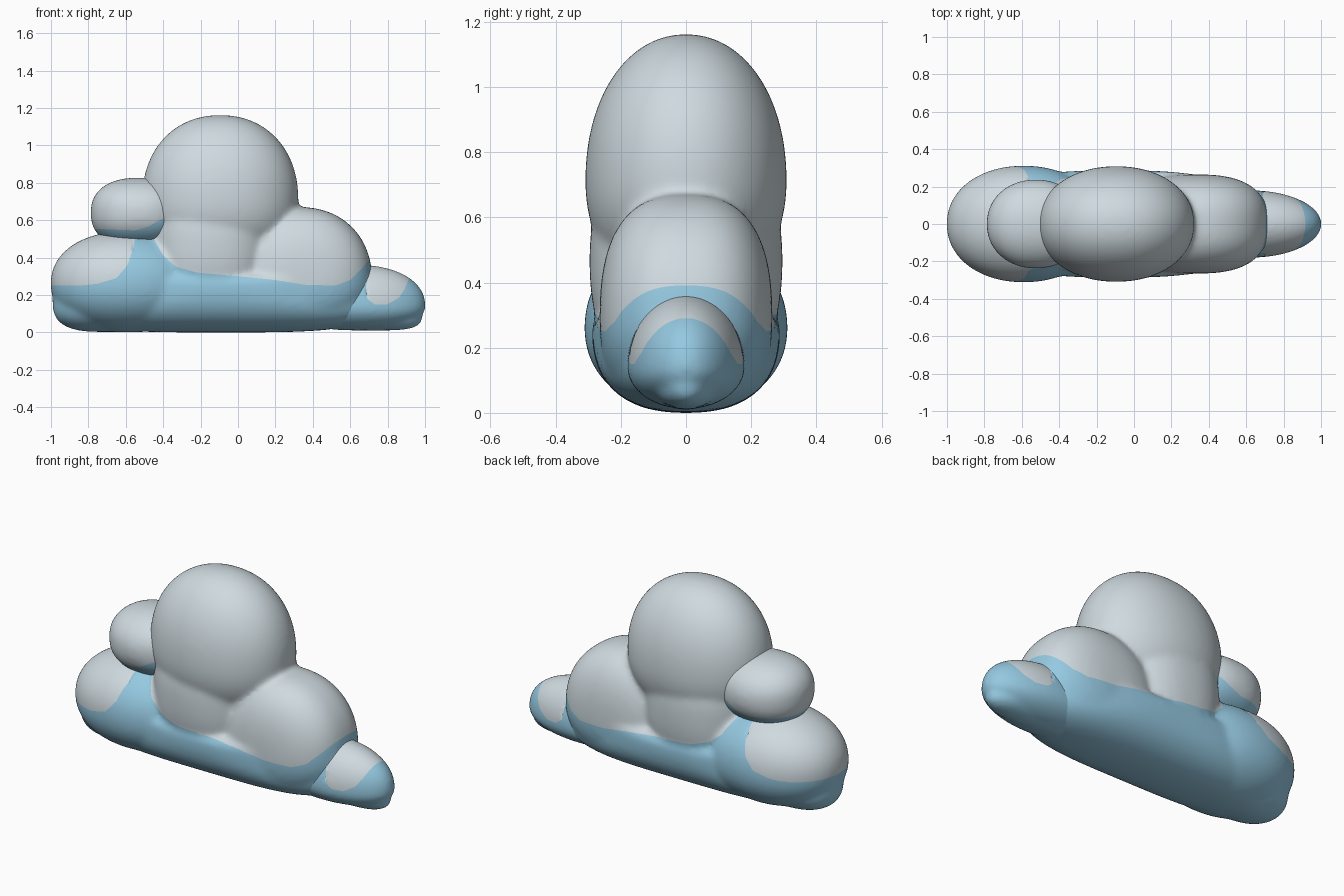
import bpy, bmesh

cube = bpy.data.objects.get("Cube")
if cube:
    bpy.data.objects.remove(cube, do_unlink=True)


def material(name, rgb):
    mat = bpy.data.materials.new(name)
    mat.use_nodes = True
    mat.diffuse_color = (*rgb, 1)
    mat.node_tree.nodes["Principled BSDF"].inputs["Base Color"].default_value = (*rgb, 1)
    return mat


PALE = material("pale cloud grey", (0.62, 0.70, 0.74))
BLUE = material("soft sky blue", (0.30, 0.58, 0.75))


def add_puff(bm, centre, radii, p=2, q=2):
    """Rounded blob with radii (x, y, up, down).
    p squares off the side profile, q the cross-section."""
    verts = bmesh.ops.create_icosphere(bm, subdivisions=5, radius=1)["verts"]
    rx, ry, up, down = radii
    for v in verts:
        x, y, z = (abs(c) for c in v.co)
        side = (x ** p + z ** p) ** (1 / p)
        v.co /= (side ** q + y ** q) ** (1 / q)
        rz = up if v.co.z > 0 else down
        v.co.x = centre[0] + v.co.x * rx
        v.co.y = centre[1] + v.co.y * ry
        v.co.z = centre[2] + v.co.z * rz


def line_height(points, x):
    """Height of the colour line at x."""
    if x <= points[0][0]:
        return points[0][1]
    for (x0, z0), (x1, z1) in zip(points, points[1:]):
        if x <= x1:
            return z0 + (z1 - z0) * (x - x0) / (x1 - x0)
    return points[-1][1]


def paint_below(mesh, points):
    """Cut the mesh along the colour line and make everything below it blue."""
    bm = bmesh.new()
    bm.from_mesh(mesh)
    for v in bm.verts:
        v.co.z -= line_height(points, v.co.x)
    bmesh.ops.bisect_plane(bm, geom=bm.verts[:] + bm.edges[:] + bm.faces[:],
                           plane_co=(0, 0, 0), plane_no=(0, 0, 1), dist=1e-5)
    for f in bm.faces:
        f.material_index = int(f.calc_center_median().z < 0)
        f.smooth = True
    for v in bm.verts:
        v.co.z += line_height(points, v.co.x)
    bm.to_mesh(mesh)
    bm.free()


def cloud_part(name, puffs, points, blend):
    bm = bmesh.new()
    for puff in puffs:
        add_puff(bm, *puff)
    mesh = bpy.data.meshes.new(name)
    bm.to_mesh(mesh)
    bm.free()
    obj = bpy.data.objects.new(name, mesh)
    bpy.context.collection.objects.link(obj)
    # Fuse the puffs into one skin and soften the joins
    remesh = obj.modifiers.new("fuse", "REMESH")
    remesh.mode = "VOXEL"
    remesh.voxel_size = 0.013
    smooth = obj.modifiers.new("soften", "SMOOTH")
    smooth.factor = 0.5
    smooth.iterations = blend
    graph = bpy.context.evaluated_depsgraph_get()
    obj.data = bpy.data.meshes.new_from_object(obj.evaluated_get(graph))
    obj.modifiers.clear()
    obj.data.name = name
    obj.data.materials.clear()
    obj.data.materials.append(PALE)
    obj.data.materials.append(BLUE)
    paint_below(obj.data, points)


# Main body: long base, end puff with its heel, waist, large crown and shoulder
cloud_part("cloud_body", [
    ((-0.09, 0, 0.25), (0.84, 0.288, 0.10, 0.25), 4, 2.4),
    ((-0.59, 0, 0.26), (0.412, 0.312, 0.282, 0.26), 2.15, 2.1),
    ((-0.72, 0, 0.165), (0.272, 0.21, 0.16, 0.163), 2.8),
    ((-0.14, 0, 0.47), (0.335, 0.296, 0.36, 0.42), 2.5, 2.3),
    ((-0.095, 0, 0.71), (0.418, 0.309, 0.452, 0.36), 2.15, 2.1),
    ((0.33, 0, 0.28), (0.387, 0.265, 0.39, 0.27), 2.15, 2.6),
], [(-0.85, 0.25), (-0.75, 0.26), (-0.65, 0.29), (-0.59, 0.36), (-0.56, 0.45),
    (-0.54, 0.58), (-0.48, 0.58), (-0.45, 0.5), (-0.4, 0.41), (-0.33, 0.35),
    (-0.22, 0.32), (0, 0.30), (0.2, 0.28), (0.35, 0.255), (0.52, 0.25),
    (0.6, 0.28), (0.66, 0.34), (0.72, 0.41)],
    blend=18)

# Small puff resting between the end puff and the crown
cloud_part("upper_puff", [((-0.525, 0, 0.64), (0.262, 0.237, 0.187, 0.19), 2.35, 2.1)],
           [(-0.8, 0.555), (-0.55, 0.545), (-0.48, 0.565), (-0.4, 0.61)], blend=4)

# Tapered puff at the other end, with a blunt toe near the ground
cloud_part("tail_puff", [
    ((0.62, 0, 0.14), (0.382, 0.18, 0.222, 0.128), 2.2),
    ((0.70, 0, 0.12), (0.288, 0.12, 0.11, 0.11), 4),
], [(0.67, 0.4), (0.69, 0.18), (0.73, 0.15), (0.8, 0.15), (0.86, 0.185),
    (0.89, 0.23), (0.92, 0.3), (1, 0.36)], blend=5)
